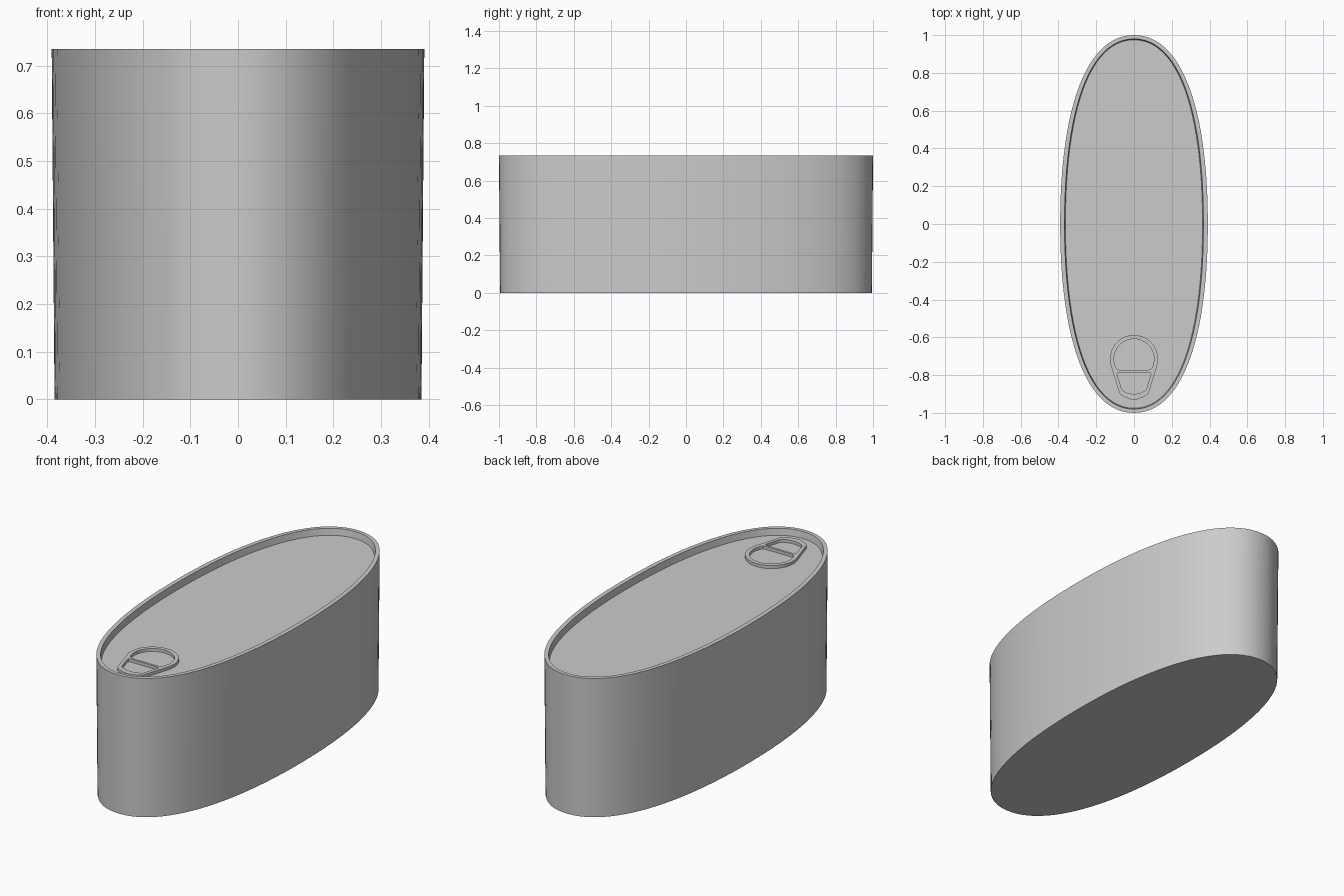
import bpy, bmesh, math
from mathutils import Vector
from mathutils.geometry import interpolate_bezier

cube = bpy.data.objects.get("Cube")
if cube:
    bpy.data.objects.remove(cube, do_unlink=True)

# Single bare-metal colour
METAL = (0.6, 0.6, 0.6, 1.0)
metal = bpy.data.materials.new("tin_grey")
metal.use_nodes = True
metal.diffuse_color = METAL
metal.node_tree.nodes["Principled BSDF"].inputs["Base Color"].default_value = METAL

HEIGHT, LID_Z, TAB_HALF = 0.735, 0.70, 0.008
STEPS = 25


def oval(a, b):
    """Long rounded outline, counter-clockwise, from one mirrored Bezier quarter."""
    q = interpolate_bezier(Vector((a, 0)), Vector((a, 0.62 * b)),
                           Vector((0.64 * a, b)), Vector((0, b)), STEPS)
    half = [(p.x, p.y) for p in q] + [(-p.x, p.y) for p in q[-2::-1]]
    return half + [(-x, -y) for x, y in half[1:-1]]


def finish(obj):
    bpy.ops.object.select_all(action='DESELECT')
    obj.select_set(True)
    bpy.context.view_layer.objects.active = obj
    if obj.type == 'CURVE':
        bpy.ops.object.convert(target='MESH')
    bpy.ops.object.shade_smooth_by_angle(angle=math.radians(30))


def ring_solid(name, sections, cap_start, cap_end):
    """Skin a stack of ovals given as (half width, half length, z)."""
    bm = bmesh.new()
    rings = [[bm.verts.new((x, y, z)) for x, y in oval(a, b)] for a, b, z in sections]
    n = len(rings[0])
    for low, high in zip(rings, rings[1:]):
        for i in range(n):
            j = (i + 1) % n
            bm.faces.new((low[i], low[j], high[j], high[i]))
    if cap_start:
        bm.faces.new(rings[0][::-1])
    if cap_end:
        bm.faces.new(rings[-1])
    mesh = bpy.data.meshes.new(name)
    bm.to_mesh(mesh)
    bm.free()
    mesh.materials.append(metal)
    obj = bpy.data.objects.new(name, mesh)
    bpy.context.collection.objects.link(obj)
    finish(obj)


# Can body: slightly flared wall, flat rim, sunken lid
ring_solid("can_body", [
    (0.385, 0.994, 0.0),
    (0.391, 1.0, HEIGHT),
    (0.368, 0.98, HEIGHT),
    (0.363, 0.975, LID_Z),
], True, True)


def arc(r, start, end, steps=32):
    angles = [math.radians(start + (end - start) * i / steps) for i in range(steps + 1)]
    return [(r * math.cos(t), r * math.sin(t)) for t in angles]


def mirrored(right):
    """Complete an outline from its right half, listed top to bottom."""
    return right + [(-x, y) for x, y in reversed(right)]


# Pull tab: rounded plate with a finger hole and a small lower window
tab_outline = arc(0.127, -17, 197) + mirrored(
    [(0.079, -0.175), (0.073, -0.188), (0.045, -0.203), (0.015, -0.214)])[::-1]
finger_hole = arc(0.106, -25, 205) + [(-0.087, -0.055), (-0.075, -0.058),
                                      (0.075, -0.058), (0.087, -0.055)]
window = mirrored([(0.08, -0.07), (0.088, -0.073), (0.089, -0.08), (0.066, -0.158),
                   (0.058, -0.168), (0.035, -0.18), (0.012, -0.184)])

curve = bpy.data.curves.new("pull_tab", 'CURVE')
curve.dimensions = '2D'
curve.fill_mode = 'BOTH'
curve.extrude = TAB_HALF
for outline in (tab_outline, finger_hole, window):
    spline = curve.splines.new('POLY')
    spline.points.add(len(outline) - 1)
    for point, (x, y) in zip(spline.points, outline):
        point.co = (x, y, 0, 1)
    spline.use_cyclic_u = True
curve.materials.append(metal)
tab = bpy.data.objects.new("pull_tab", curve)
tab.location = (0, -0.715, LID_Z + TAB_HALF)
bpy.context.collection.objects.link(tab)
finish(tab)
